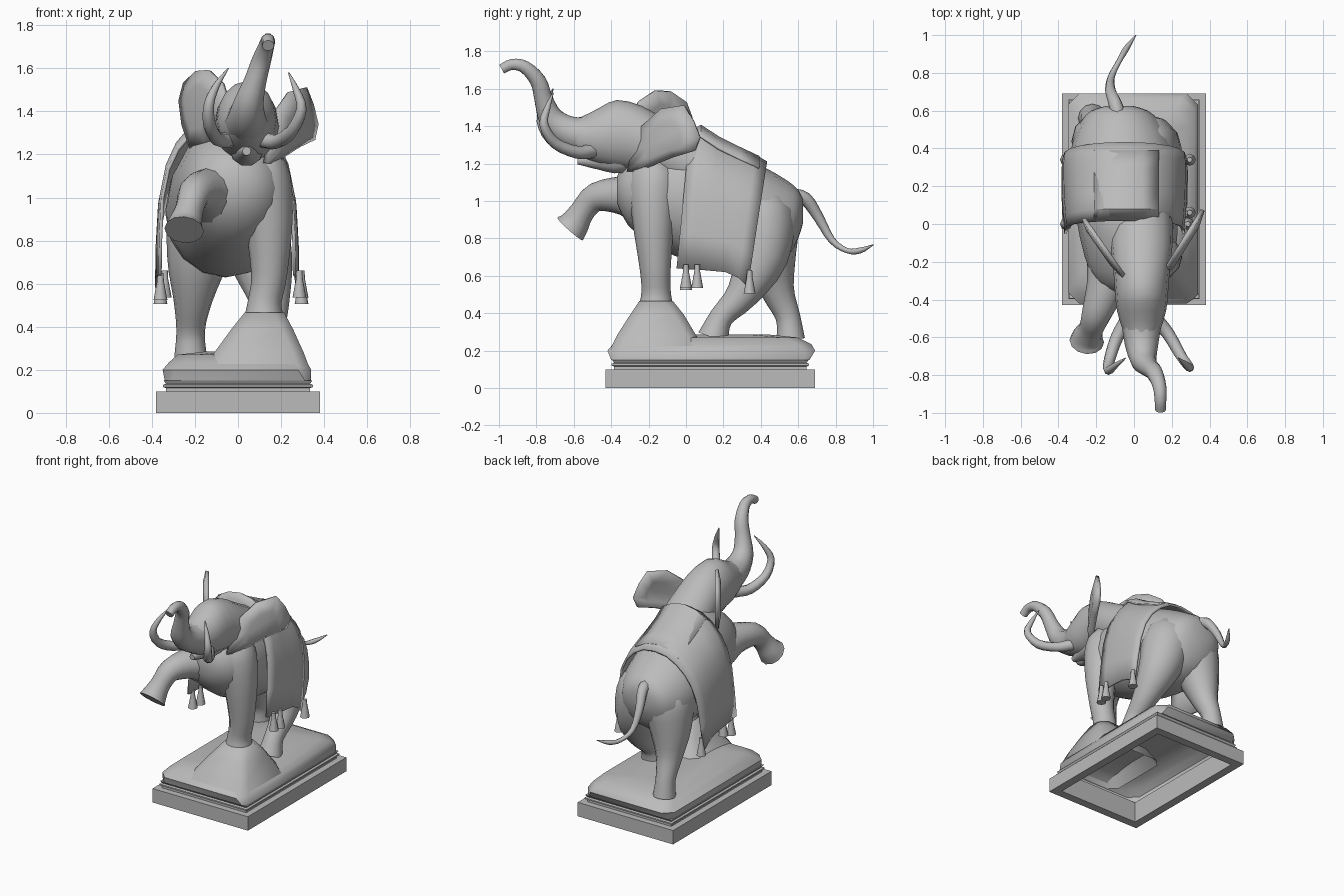
import bpy, bmesh, math
from mathutils import Vector

cube = bpy.data.objects.get("Cube")
if cube:
    bpy.data.objects.remove(cube)

stone = bpy.data.materials.new("grey_stone")
stone.use_nodes = True
grey = (0.5, 0.5, 0.5, 1)
stone.diffuse_color = grey
stone.node_tree.nodes["Principled BSDF"].inputs["Base Color"].default_value = grey


def finish(name, bm, angle=50, thickness=0.0):
    bmesh.ops.recalc_face_normals(bm, faces=bm.faces)
    mesh = bpy.data.meshes.new(name)
    bm.to_mesh(mesh)
    bm.free()
    obj = bpy.data.objects.new(name, mesh)
    bpy.context.collection.objects.link(obj)
    mesh.materials.append(stone)
    if thickness:
        mod = obj.modifiers.new("thickness", "SOLIDIFY")
        mod.thickness = thickness
        mod.offset = 0
    bpy.ops.object.select_all(action="DESELECT")
    obj.select_set(True)
    bpy.context.view_layer.objects.active = obj
    bpy.ops.object.shade_smooth_by_angle(angle=math.radians(angle))
    return obj


def loft(name, rings, closed=True, caps=(True, True), **kw):
    """Skin a list of point rings, optionally capping both ends."""
    bm = bmesh.new()
    rows = [[bm.verts.new(p) for p in ring] for ring in rings]
    n = len(rows[0])
    for a, b in zip(rows, rows[1:]):
        for i in range(n if closed else n - 1):
            j = (i + 1) % n
            bm.faces.new((a[i], a[j], b[j], b[i]))
    for row, cap in zip((rows[0], rows[-1]), caps):
        if cap:
            bm.faces.new(row)
    return finish(name, bm, **kw)


def smooth_path(pts, steps):
    """Catmull-Rom interpolation of tuples of any length."""
    p = [Vector(q) for q in pts]
    p = [p[0] * 2 - p[1]] + p + [p[-1] * 2 - p[-2]]
    out = []
    for a, b, c, d in zip(p, p[1:], p[2:], p[3:]):
        for s in range(steps):
            t = s / steps
            out.append(0.5 * (2 * b + (c - a) * t + (2 * a - 5 * b + 4 * c - d) * t * t
                              + (3 * b - a - 3 * c + d) * t ** 3))
    return out + [p[-2]]


def tube(name, pts, sides=10, steps=3):
    """Tapering tube along points (x, y, z, radius)."""
    path = smooth_path(pts, steps)
    rings = []
    for i, p in enumerate(path):
        c = p.to_3d()
        t = (path[min(i + 1, len(path) - 1)].to_3d() - path[max(i - 1, 0)].to_3d()).normalized()
        side = (Vector((1, 0, 0)) - t * t.x).normalized()
        up = t.cross(side)
        rings.append([c + p[3] * (side * math.cos(a) + up * math.sin(a))
                      for a in (math.tau * k / sides for k in range(sides))])
    return loft(name, rings)


def barrel(name, data, centre, sides=16, steps=2):
    """Upright oval sections: (y, low z, high z, half width), centre x as a function of y."""
    rings = []
    for y, lo, hi, w in smooth_path(data, steps):
        rings.append([(centre(y) + w * math.cos(a), y, (lo + hi) / 2 + (hi - lo) / 2 * math.sin(a))
                      for a in (math.tau * k / sides for k in range(sides))])
    return loft(name, rings)


def rect(x0, x1, y0, y1, z, cut):
    """Rectangle ring with clipped corners."""
    pts = []
    for x, y, sx, sy in ((x0, y0, 1, 1), (x1, y0, -1, 1), (x1, y1, -1, -1), (x0, y1, 1, -1)):
        pair = [(x, y + sy * cut, z), (x + sx * cut, y, z)]
        pts += pair if sx == sy else pair[::-1]
    return pts


def plinth_ring(inset, z):
    return [(x, y, z) for x, y in ((-.38 + inset, -.43 + inset), (.38 - inset, -.43 + inset),
                                   (.38 - inset, .69 - inset), (-.38 + inset, .69 - inset))]


# Hollow plinth with a moulded rim
loft("plinth", [plinth_ring(*q) for q in (
    (.06, .15), (.06, 0), (0, 0), (0, .1), (.045, .1), (.045, .115), (.032, .12),
    (.032, .13), (.045, .135), (.035, .15), (.06, .15))], caps=(False, False), angle=25)

# Rocky ground and the mound under the front foot
loft("ground", [
    rect(-.34, .34, -.40, .66, .15, .03), rect(-.35, .34, -.42, .69, .2, .06),
    rect(-.32, .32, -.39, .67, .235, .07), rect(-.28, .29, -.33, .6, .27, .08),
    rect(-.15, .15, -.2, .45, .285, .1)], caps=(False, True))
loft("mound", [
    rect(-.17, .335, -.41, .09, .2, .05), rect(-.11, .305, -.37, .055, .28, .05),
    rect(-.03, .255, -.3, -.01, .39, .05), rect(.03, .215, -.25, -.07, .465, .05)],
    caps=(False, True))

# Body
barrel("body", [
    (-.37, .99, 1.13, .08), (-.31, .87, 1.22, .18), (-.17, .76, 1.3, .24),
    (.04, .67, 1.34, .27), (.25, .63, 1.26, .285), (.42, .64, 1.18, .265),
    (.54, .7, 1.11, .21), (.6, .8, 1.06, .15), (.625, .88, 1.01, .07)],
    lambda y: -.02 - .07 * max(0, min(1, y + .2)))

# Neck and head
barrel("head", [
    (.08, 1.0, 1.33, .16), (-.1, 1.08, 1.43, .165), (-.24, 1.15, 1.51, .15),
    (-.37, 1.17, 1.54, .14), (-.46, 1.19, 1.5, .13), (-.56, 1.23, 1.45, .1),
    (-.64, 1.28, 1.44, .07)], lambda y: .04)
tube("lower_jaw", [(.04, -.26, 1.26, .04), (.04, -.35, 1.225, .08),
                   (.04, -.47, 1.22, .055), (.04, -.58, 1.215, .02)])
tube("trunk", [
    (.04, -.5, 1.34, .11), (.04, -.63, 1.37, .09), (.05, -.72, 1.44, .07),
    (.08, -.76, 1.54, .052), (.11, -.79, 1.64, .045), (.135, -.86, 1.715, .036),
    (.14, -.93, 1.73, .031), (.14, -.985, 1.705, .028)])

# Tusks
tube("right_tusk", [
    (-.03, -.5, 1.27, .04), (-.09, -.6, 1.27, .034), (-.13, -.72, 1.33, .03),
    (-.135, -.775, 1.43, .024), (-.1, -.75, 1.52, .016), (-.045, -.71, 1.6, .003)], 8)
tube("left_tusk", [
    (.11, -.5, 1.27, .04), (.18, -.58, 1.26, .034), (.25, -.7, 1.31, .03),
    (.295, -.76, 1.41, .024), (.27, -.74, 1.5, .016), (.235, -.71, 1.58, .003)], 8)


# Ears: fan shaped plates swept back and outwards
def ear(name, outline, x_at, bulge):
    bm = bmesh.new()
    rim = [bm.verts.new((x_at(y), y, z)) for y, z in outline]
    mid = sum((v.co for v in rim), Vector()) / len(rim)
    inner = [bm.verts.new(v.co.lerp(mid, .45) + Vector((bulge, 0, 0))) for v in rim]
    for i in range(len(rim)):
        j = (i + 1) % len(rim)
        bm.faces.new((rim[i], rim[j], inner[j], inner[i]))
    bm.faces.new(inner)
    finish(name, bm, thickness=.022)


ear("right_ear", [(-.29, 1.44), (-.25, 1.53), (-.16, 1.59), (-.08, 1.585), (0, 1.53), (.03, 1.45),
                  (.01, 1.34), (-.04, 1.23), (-.15, 1.24), (-.25, 1.33)],
    lambda y: -.05 - (y + .28) * .7, -.02)
ear("left_ear", [(-.31, 1.16), (-.28, 1.27), (-.23, 1.4), (-.13, 1.49), (-.01, 1.51), (.04, 1.43),
                 (.075, 1.34), (.05, 1.27), (-.06, 1.24), (-.16, 1.2), (-.25, 1.16)],
    lambda y: .15 + (y + .27) * .62, .025)

# Legs, each starting rounded off inside the body
tube("raised_front_leg", [
    (-.07, -.12, .99, .1), (-.1, -.2, 1.0, .15), (-.15, -.34, 1.03, .105), (-.2, -.48, 1.02, .078),
    (-.225, -.55, .95, .066), (-.245, -.595, .88, .08), (-.25, -.62, .85, .092)], 12)
tube("standing_front_leg", [
    (.06, -.14, 1.24, .05), (.1, -.17, 1.13, .13), (.14, -.175, .92, .115),
    (.145, -.165, .65, .084), (.125, -.16, .52, .078), (.12, -.16, .44, .092)], 12)
tube("left_hind_leg", [
    (-.02, .42, 1.06, .07), (.04, .41, .93, .17), (.11, .4, .7, .145), (.15, .3, .5, .088),
    (.155, .19, .38, .064), (.155, .145, .27, .084)], 12)
tube("right_hind_leg", [
    (-.11, .42, 1.05, .08), (-.15, .43, .9, .17), (-.19, .45, .7, .14), (-.21, .49, .52, .09),
    (-.22, .545, .38, .066), (-.22, .56, .26, .076)], 12)

# Tail
tube("tail", [
    (-.08, .56, 1.03, .04), (-.1, .64, 1.01, .036), (-.125, .71, .91, .028),
    (-.12, .78, .79, .019), (-.08, .86, .735, .014), (-.04, .93, .735, .016),
    (.01, 1.0, .765, .003)], 8)


# Draped blanket: an arch lofted along the back, its edges leaning with the ridge
def arch(y, top, spread, hem, lean):
    half = [(0, 1), (.3, .98), (.55, .91), (.76, .81), (.91, .68), (1, .5), (1.03, .25), (1.04, 0)]
    return [(-.05 + sx * u * spread, y + lean * (v - 1), hem + v * (top - hem))
            for sx in (-1, 1) for u, v in (half[::-1] if sx < 0 else half[1:])]


loft("blanket", [arch(*q) for q in (
    (.02, 1.36, .3, .64, .07), (.08, 1.395, .305, .635, .06), (.17, 1.335, .312, .63, .07),
    (.29, 1.275, .315, .62, .08), (.37, 1.24, .315, .59, .09), (.43, 1.205, .31, .54, .1))],
    closed=False, caps=(False, False), thickness=.015)

# Saddle cloth on top of the blanket
loft("saddle_cloth", [[(-.04 + u * .17, y, z - .06 * u * u) for u in (-1, -.5, 0, .5, 1)]
                      for y, z in ((.03, 1.37), (.08, 1.402), (.17, 1.342), (.29, 1.282), (.39, 1.235))],
     closed=False, caps=(False, False), thickness=.012)

# Tassels along the blanket hem
for name, x, y, top in (("left_front", .285, 0, .66), ("left_side", .295, .06, .66),
                        ("left_rear", .295, .34, .63), ("right_front", -.36, 0, .65),
                        ("right_side", -.34, .06, .66), ("right_rear", -.36, .34, .63)):
    tube(name + "_tassel", [(x, y, top, .014), (x, y, top - .04, .016),
                            (x, y, top - .06, .02), (x, y, top - .125, .032)], 8, 1)
